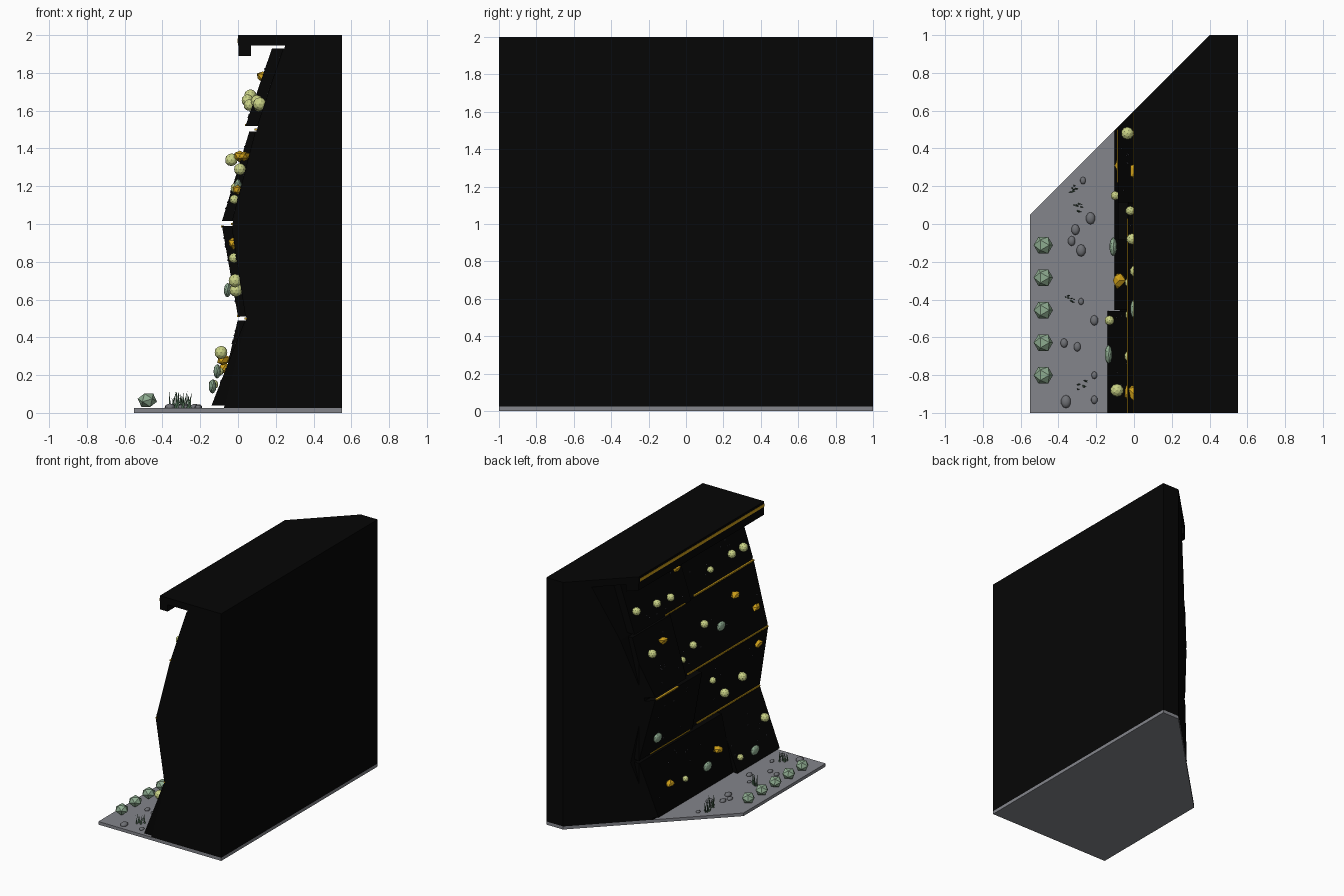
import bpy, bmesh, math, random
from mathutils import Matrix, Vector

random.seed(4)
old = bpy.data.objects.get("Cube")
if old:
    bpy.data.objects.remove(old, do_unlink=True)


def material(name, *rgb):
    m = bpy.data.materials.new(name)
    m.use_nodes = True
    m.diffuse_color = (*rgb, 1)
    bsdf = next(n for n in m.node_tree.nodes if n.type == 'BSDF_PRINCIPLED')
    bsdf.inputs["Base Color"].default_value = (*rgb, 1)
    return m


black = material("black", .0017, .0017, .0017)
panel_black = material("panel black", .0013, .0013, .0013)
grey = material("slab grey", .23, .235, .26)
stone_grey = material("stone grey", .16, .165, .18)
lime = material("pale lime", .59, .65, .24)
gold = material("gold", .62, .35, .01)
sage = material("sage green", .27, .41, .28)
grass_green = material("grass green", .07, .14, .08)
bolt_grey = material("bolt grey", .08, .08, .1)


def finish(bm, name, mat):
    bmesh.ops.recalc_face_normals(bm, faces=bm.faces)
    me = bpy.data.meshes.new(name)
    bm.to_mesh(me)
    bm.free()
    me.materials.append(mat)
    ob = bpy.data.objects.new(name, me)
    bpy.context.collection.objects.link(ob)
    return ob


def prism(name, profile, mat, y0=-1, y1=1):
    """Extrude an x-z profile along y and trim it on the diagonal end plane."""
    bm = bmesh.new()
    f = bm.faces.new([bm.verts.new((x, y0, z)) for x, z in profile])
    ext = bmesh.ops.extrude_face_region(bm, geom=[f])["geom"]
    bmesh.ops.translate(bm, vec=(0, y1 - y0, 0),
                        verts=[g for g in ext if isinstance(g, bmesh.types.BMVert)])
    bmesh.ops.bisect_plane(bm, geom=bm.verts[:] + bm.edges[:] + bm.faces[:],
                           plane_co=(0, .6, 0), plane_no=(-1, 1, 0), clear_outer=True)
    bmesh.ops.holes_fill(bm, edges=[e for e in bm.edges if e.is_boundary])
    return finish(bm, name, mat)


def box(name, x0, x1, z0, z1, mat, y0=-1, y1=1):
    return prism(name, [(x0, z0), (x1, z0), (x1, z1), (x0, z1)], mat, y0, y1)


def blob(name, loc, size, mat, detail=1, smooth=False, jitter=0, tilt=0):
    bm = bmesh.new()
    bmesh.ops.create_icosphere(bm, subdivisions=detail, radius=1,
                               matrix=Matrix.Rotation(tilt, 4, 'Y'))
    for v in bm.verts:
        v.co *= 1 + random.uniform(-jitter, jitter)
        v.co = Vector(a * b for a, b in zip(v.co, size)) + Vector(loc)
    for f in bm.faces:
        f.smooth = smooth
    return finish(bm, name, mat)


# Ground slab, wall body and overhanging roof
box("ground_slab", -.55, .55, 0, .025, grey)
prism("wall_body", [(-.075, .025), (.045, .5), (-.03, 1), (.1, 1.5), (.25, 1.945),
                    (.55, 1.945), (.55, .025)], black)
box("roof", 0, .55, 1.945, 2, black)
box("roof_lip", .002, .07, 1.89, 1.945, black)
box("roof_trim", -.002, .004, 1.957, 1.981, gold, -1, .59)

# Climbing panels. Row: bottom z, top z, wall x at bottom and top.
# Panel: start y, end y, outer x at bottom and top.
rows = [
    ((.04, .49, -.075, .043), [(-1, -.46, -.14, .037), (-.455, .6, -.103, -.002)]),
    ((.51, .99, .045, -.029), [(-1, -.09, .039, -.035), (-.085, .6, 0, -.085)]),
    ((1.015, 1.49, -.026, .097), [(-1, .11, -.032, .091), (.115, .6, -.085, .06)]),
    ((1.52, 1.93, .107, .245), [(-1, -.13, .101, .239), (-.125, .6, .04, .18)]),
]
for r, ((z0, z1, w0, w1), panels) in enumerate(rows):
    for c, (y0, y1, x0, x1) in enumerate(panels):
        prism(f"panel_{r}_{c}", [(x0, z0), (x1, z1), (w1 + .01, z1), (w0 + .01, z0)],
              panel_black, y0, y1)
        # Small bolts scattered over each panel
        for i in range(8):
            t, y = random.uniform(.1, .9), random.uniform(y0 + .05, min(y1, .45))
            blob(f"bolt_{r}_{c}_{i}", (x0 + (x1 - x0) * t, y, z0 + (z1 - z0) * t),
                 (.005, .005, .005), bolt_grey)

# Gold seam trims: x, z, start y, end y
for i, (x, z, y0, y1) in enumerate([(.038, .5, -1, -.2), (-.001, .513, -.05, .46),
                                    (-.035, 1, -1, .03), (-.086, .987, .22, .5),
                                    (.091, 1.5, -1, -.24), (.041, 1.525, -.05, .21)]):
    box(f"seam_trim_{i}", x - .003, x + .012, z - .005, z + .005, gold, y0, y1)

# Round holds: x, y, z, radius
rounds = [
    (.115, -.9, 1.635, .036), (.1, -.73, 1.65, .033), (.11, -.47, 1.62, .026),
    (.06, .11, 1.63, .031), (.05, .3, 1.655, .032), (.065, .54, 1.68, .033),
    (.01, -.25, 1.29, .032), (-.01, -.08, 1.19, .03), (-.035, .48, 1.34, .034),
    (-.02, .07, 1.13, .025), (-.015, -.7, .7, .036), (-.01, -.48, .65, .036),
    (-.022, -.31, .82, .027), (-.09, -.88, .32, .035), (-.13, -.51, .15, .026),
    (-.1, .15, .22, .024),
]
for i, (x, y, z, r) in enumerate(rounds):
    blob(f"round_hold_{i}", (x, y, z), (r, r, r), lime, 2)

# Flat oval holds
for i, (x, y, z) in enumerate([(0, -.45, 1.2), (-.055, .44, .65),
                               (-.11, -.12, .22), (-.135, -.69, .14)]):
    blob(f"oval_hold_{i}", (x, y, z), (.02, .05, .038), sage, 2)

# Jagged gold holds
for i, (x, y, z) in enumerate([(.13, -.06, 1.78), (.03, -.68, 1.36), (0, -.9, 1.18),
                               (.01, .28, 1.36), (-.025, -.89, .9), (-.08, -.3, .28),
                               (-.075, .31, .24)]):
    blob(f"jagged_hold_{i}", (x, y, z), (.034, .046, .031), gold, 1, False, .25)

# Faceted bushes along the outer edge
for i in range(5):
    blob(f"bush_{i}", (-.48, -.8 + i * .172, .067), (.052, .052, .044), sage, tilt=.65)

# Flat stones
stones = [(-.27, .23, .016), (-.23, .03, .026), (-.31, -.03, .023), (-.33, -.09, .021),
          (-.28, -.14, .026), (-.28, -.41, .015), (-.21, -.51, .022), (-.37, -.63, .02),
          (-.3, -.65, .02), (-.21, -.8, .016), (-.36, -.94, .028), (-.21, -.93, .018)]
for i, (x, y, r) in enumerate(stones):
    blob(f"stone_{i}", (x, y, .03), (r * .95, r * 1.25, r * .7), stone_grey, 2, True)

# Grass tufts of leaning pointed blades
for i, (x, y) in enumerate([(-.32, .18), (-.3, .09), (-.34, -.39), (-.27, -.85)]):
    bm = bmesh.new()
    for k in range(7):
        bx, by = x + random.uniform(-.025, .025), y + random.uniform(-.025, .025)
        foot = [bm.verts.new((bx + .008 * math.cos(a), by + .004 * math.sin(a), .025))
                for a in (0, 2.1, 4.2)]
        tip = bm.verts.new((bx + random.uniform(-.025, .025), by + random.uniform(-.01, .01),
                            random.uniform(.08, .125)))
        for j in range(3):
            bm.faces.new((foot[j], foot[(j + 1) % 3], tip))
        bm.faces.new(foot[::-1])
    finish(bm, f"grass_tuft_{i}", grass_green)
